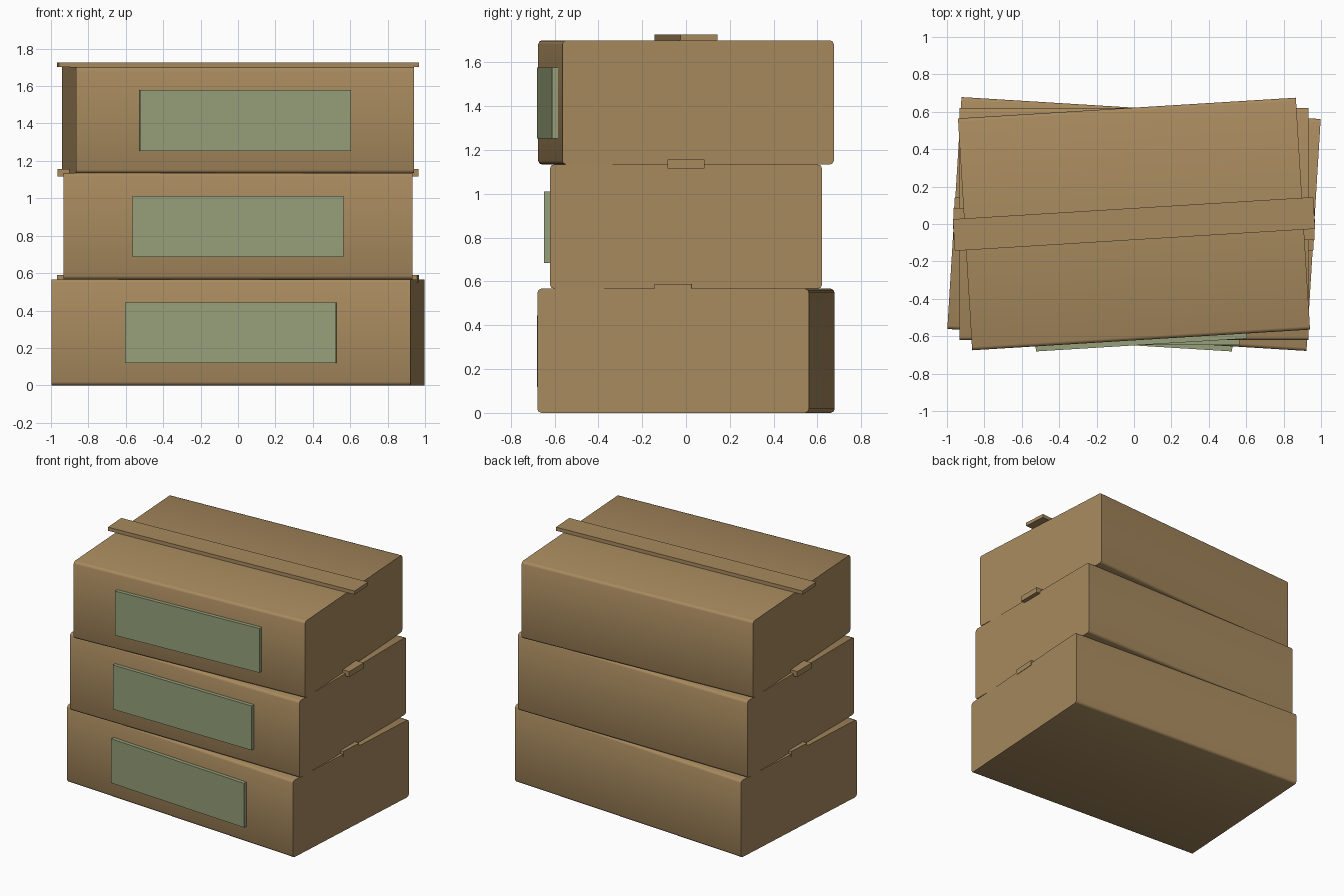
import bpy, bmesh, math
from mathutils import Matrix

if "Cube" in bpy.data.objects:
    bpy.data.objects.remove(bpy.data.objects["Cube"])


def material(name, rgb):
    m = bpy.data.materials.new(name)
    m.diffuse_color = (*rgb, 1)
    m.use_nodes = True
    m.node_tree.nodes["Principled BSDF"].inputs["Base Color"].default_value = m.diffuse_color
    return m


CARD = material("cardboard brown", (0.39, 0.254, 0.112))
GREEN = material("label green", (0.305, 0.352, 0.195))


def block(name, size, centre, angle, mat, bevel=0.0):
    """Box turned about the z axis; long (x) edges optionally rounded."""
    bm = bmesh.new()
    bmesh.ops.create_cube(bm, size=1)
    bmesh.ops.scale(bm, vec=size, verts=bm.verts)
    if bevel:
        long_edges = [e for e in bm.edges
                      if abs(e.verts[0].co.x - e.verts[1].co.x) > 0.1]
        bmesh.ops.bevel(bm, geom=long_edges, offset=bevel, segments=2,
                        profile=0.5, affect='EDGES')
    bmesh.ops.translate(bm, vec=centre, verts=bm.verts)
    bmesh.ops.transform(bm, matrix=Matrix.Rotation(angle, 4, 'Z'), verts=bm.verts)
    me = bpy.data.meshes.new(name)
    bm.to_mesh(me)
    bm.free()
    me.materials.append(mat)
    ob = bpy.data.objects.new(name, me)
    bpy.context.collection.objects.link(ob)
    if bevel:
        bpy.context.view_layer.objects.active = ob
        ob.select_set(True)
        bpy.ops.object.shade_smooth_by_angle(angle=math.radians(50))
        ob.select_set(False)
    return ob


H = 0.567          # height of one carton
DEPTH = 1.242
TURN = math.radians(3.5)

# stacked cartons, each a little shorter and twisted against the one below
for i, (level, length) in enumerate((("bottom", 1.924), ("middle", 1.868), ("top", 1.81))):
    angle = (i - 1) * TURN
    z = i * H
    block(level + "_carton", (length, DEPTH, H), (0, 0, z + H / 2), angle, CARD, 0.018)
    # front label plate
    block(level + "_label", (1.13, 0.04, 0.326), (0, -0.628, z + 0.281), angle, GREEN)
    # closing strip across the lid; the uppermost lies on the lid
    low, high = (0.0, 0.026) if level == "top" else (-0.018, 0.022)
    block(level + "_strip", (1.93, 0.17, high - low),
          (0, 0, z + H + (low + high) / 2), angle, CARD)
